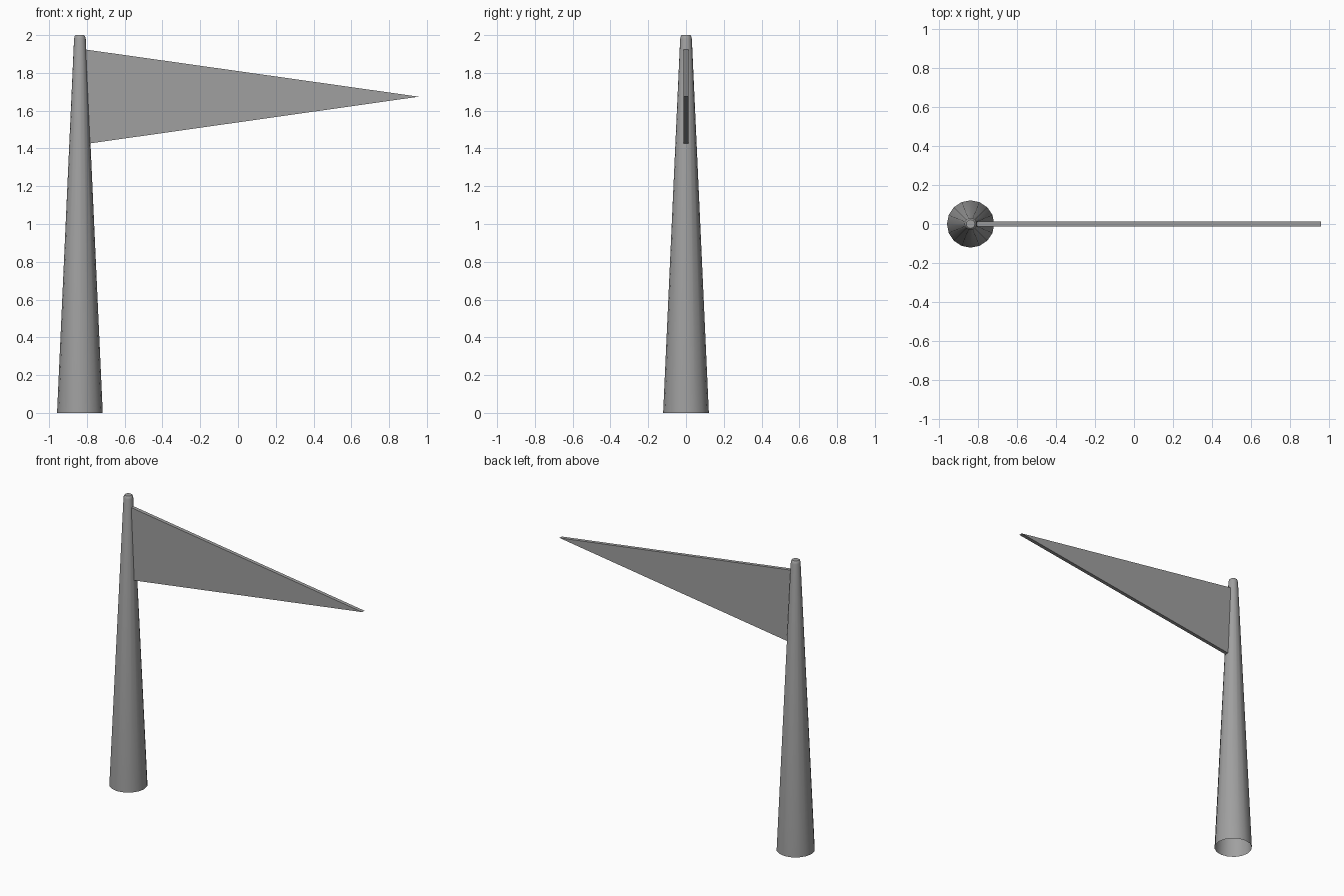
import bpy
import bmesh
import math

cube = bpy.data.objects.get("Cube")
if cube:
    bpy.data.objects.remove(cube, do_unlink=True)

# Single plain grey
grey = bpy.data.materials.new("plain grey")
grey.use_nodes = True
COLOUR = (0.35, 0.35, 0.35, 1)
grey.diffuse_color = COLOUR
grey.node_tree.nodes["Principled BSDF"].inputs["Base Color"].default_value = COLOUR

POLE_X = -0.837
SIDES = 16


def add_object(name, bm):
    bmesh.ops.recalc_face_normals(bm, faces=bm.faces)
    mesh = bpy.data.meshes.new(name)
    bm.to_mesh(mesh)
    bm.free()
    mesh.materials.append(grey)
    obj = bpy.data.objects.new(name, mesh)
    bpy.context.collection.objects.link(obj)
    return obj


# Tapered pole, open underneath, with a small rounded-off top
bm = bmesh.new()
rings = []
for radius, z in [(0.121, 0), (0.031, 1.98), (0.027, 1.995), (0.022, 2)]:
    rings.append([
        bm.verts.new((POLE_X + radius * math.cos(a), radius * math.sin(a), z))
        for a in (math.tau * i / SIDES for i in range(SIDES))
    ])
for low, high in zip(rings, rings[1:]):
    for i in range(SIDES):
        j = (i + 1) % SIDES
        bm.faces.new((low[i], low[j], high[j], high[i]))
bm.faces.new(rings[-1])
pole = add_object("pole", bm)
bpy.context.view_layer.objects.active = pole
pole.select_set(True)
bpy.ops.object.shade_smooth_by_angle(angle=math.radians(40))

# Triangular pennant, its short side buried in the pole
bm = bmesh.new()
outline = [(POLE_X + 0.02, 1.925), (POLE_X + 0.02, 1.422), (0.957, 1.674)]
face = bm.faces.new([bm.verts.new((x, -0.0125, z)) for x, z in outline])
grown = bmesh.ops.extrude_face_region(bm, geom=[face])
bmesh.ops.translate(bm, vec=(0, 0.025, 0),
                    verts=[v for v in grown["geom"] if isinstance(v, bmesh.types.BMVert)])
add_object("pennant", bm)
